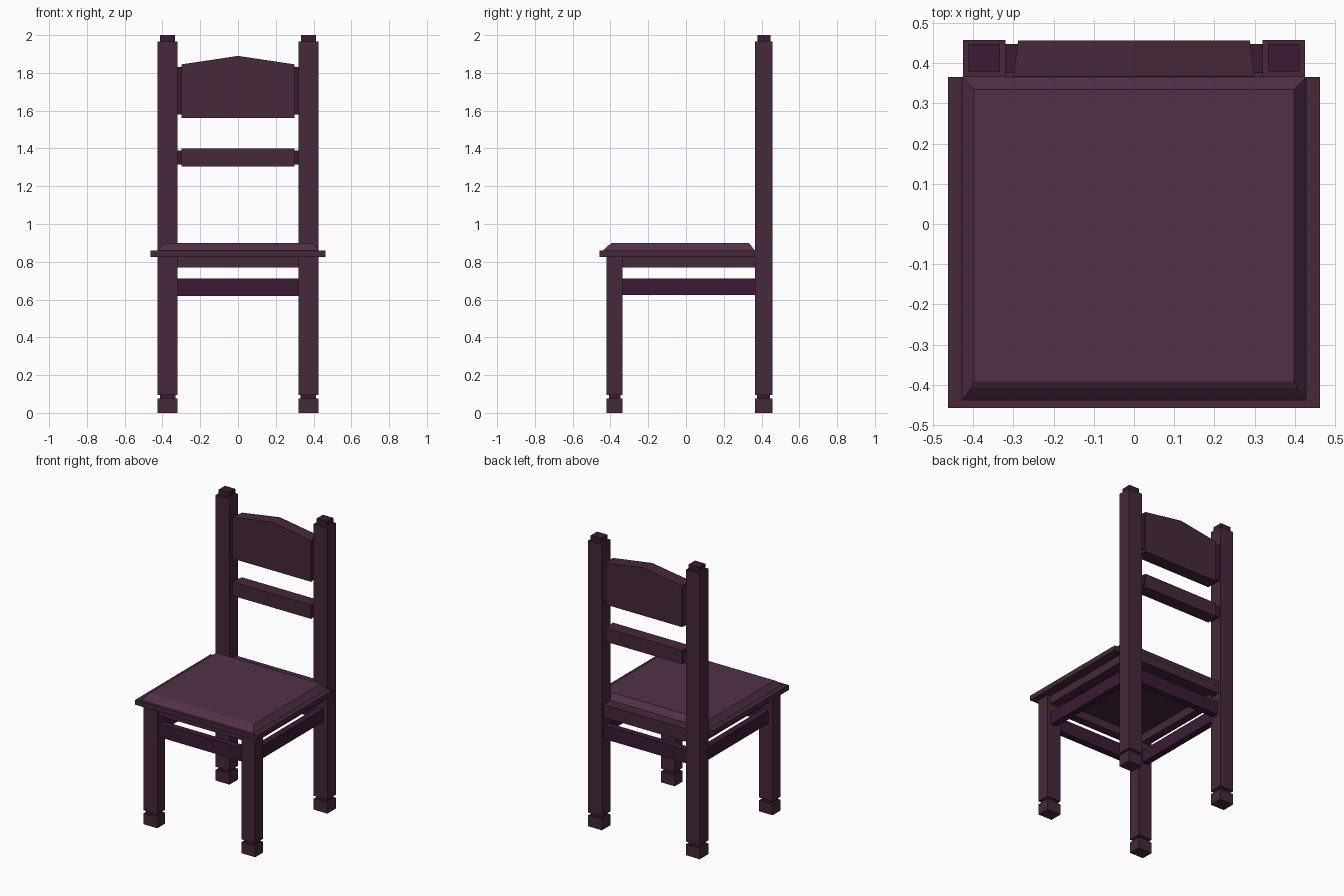
import bpy, bmesh

if "Cube" in bpy.data.objects:
    bpy.data.objects.remove(bpy.data.objects["Cube"])


def material(name, rgb):
    m = bpy.data.materials.new(name)
    m.diffuse_color = (*rgb, 1)
    m.use_nodes = True
    m.node_tree.nodes["Principled BSDF"].inputs["Base Color"].default_value = m.diffuse_color
    return m


WOOD = material("wood", (0.062, 0.021, 0.043))
DARK = material("dark_wood", (0.045, 0.011, 0.035))
FABRIC = material("cushion_fabric", (0.083, 0.030, 0.066))


def stack(name, rings, mat):
    """Closed solid lofted through a list of equal-length point rings."""
    bm = bmesh.new()
    loops = [[bm.verts.new(p) for p in r] for r in rings]
    n = len(loops[0])
    for a, b in zip(loops, loops[1:]):
        for i in range(n):
            j = (i + 1) % n
            bm.faces.new((a[i], a[j], b[j], b[i]))
    bm.faces.new(loops[0][::-1])
    bm.faces.new(loops[-1])
    bmesh.ops.recalc_face_normals(bm, faces=bm.faces)
    me = bpy.data.meshes.new(name)
    bm.to_mesh(me)
    bm.free()
    ob = bpy.data.objects.new(name, me)
    me.materials.append(mat)
    bpy.context.collection.objects.link(ob)
    return ob


def rect(x0, x1, y0, y1, z, inset=0):
    i = inset
    return [(x0 + i, y0 + i, z), (x1 - i, y0 + i, z), (x1 - i, y1 - i, z), (x0 + i, y1 - i, z)]


def box(name, x0, x1, y0, y1, z0, z1, mat=WOOD):
    return stack(name, [rect(x0, x1, y0, y1, z0), rect(x0, x1, y0, y1, z1)], mat)


# Legs: square foot, thin recessed neck, straight shaft
for side, s in (("left", -1), ("right", 1)):
    x0, x1 = sorted((s * 0.32, s * 0.425))
    for kind, y0, y1, top in (("front_leg", -0.42, -0.335, 0.83), ("back_post", 0.365, 0.457, 1.965)):
        box(f"{kind}_foot_{side}", x0, x1, y0, y1, 0, 0.075)
        box(f"{kind}_neck_{side}", x0 + 0.012, x1 - 0.012, y0 + 0.012, y1 - 0.012, 0.075, 0.095, DARK)
        box(f"{kind}_{side}", x0, x1, y0, y1, 0.095, top)
    box(f"post_cap_{side}", x0 + 0.013, x1 - 0.013, 0.378, 0.447, 1.965, 2.0, DARK)

    # Side apron and side stretcher
    xa, xb = sorted((s * 0.345, s * 0.40))
    box(f"side_apron_{side}", xa, xb, -0.335, 0.365, 0.77, 0.826)
    xa, xb = sorted((s * 0.35, s * 0.395))
    box(f"side_stretcher_{side}", xa, xb, -0.335, 0.365, 0.625, 0.712, DARK)

# Front and back aprons and stretchers
for kind, yc in (("front", -0.378), ("back", 0.411)):
    box(f"{kind}_apron", -0.32, 0.32, yc - 0.028, yc + 0.028, 0.77, 0.826)
    box(f"{kind}_stretcher", -0.32, 0.32, yc - 0.023, yc + 0.023, 0.62, 0.712, DARK)

# Seat board, with a strip closing the gap between the back posts
box("seat", -0.463, 0.463, -0.457, 0.365, 0.826, 0.859)
box("seat_back_strip", -0.32, 0.32, 0.365, 0.44, 0.826, 0.859)

# Cushion with sloped edges
stack("cushion", [rect(-0.427, 0.427, -0.438, 0.365, 0.859),
                  rect(-0.405, 0.405, -0.408, 0.342, 0.889),
                  rect(-0.398, 0.398, -0.392, 0.334, 0.899)], FABRIC)


def back_panel(name, outline):
    """Panel with the given x-z outline, tapering slightly to the rear."""
    stack(name, [[(x * k, y, z) for x, z in outline] for y, k in ((0.367, 1), (0.456, 0.96))], WOOD)


# Crest with peaked top, and lower rail, each held by recessed tenons
back_panel("crest_panel", [(-0.30, 1.56), (0.30, 1.56), (0.30, 1.845), (0, 1.89), (-0.30, 1.845)])
back_panel("back_rail", [(-0.30, 1.305), (0.30, 1.305), (0.30, 1.40), (-0.30, 1.40)])
for s in (-1, 1):
    xa, xb = sorted((s * 0.28, s * 0.322))
    side = "left" if s < 0 else "right"
    box(f"crest_tenon_{side}", xa, xb, 0.375, 0.448, 1.58, 1.83, DARK)
    box(f"rail_tenon_{side}", xa, xb, 0.375, 0.448, 1.315, 1.388, DARK)
